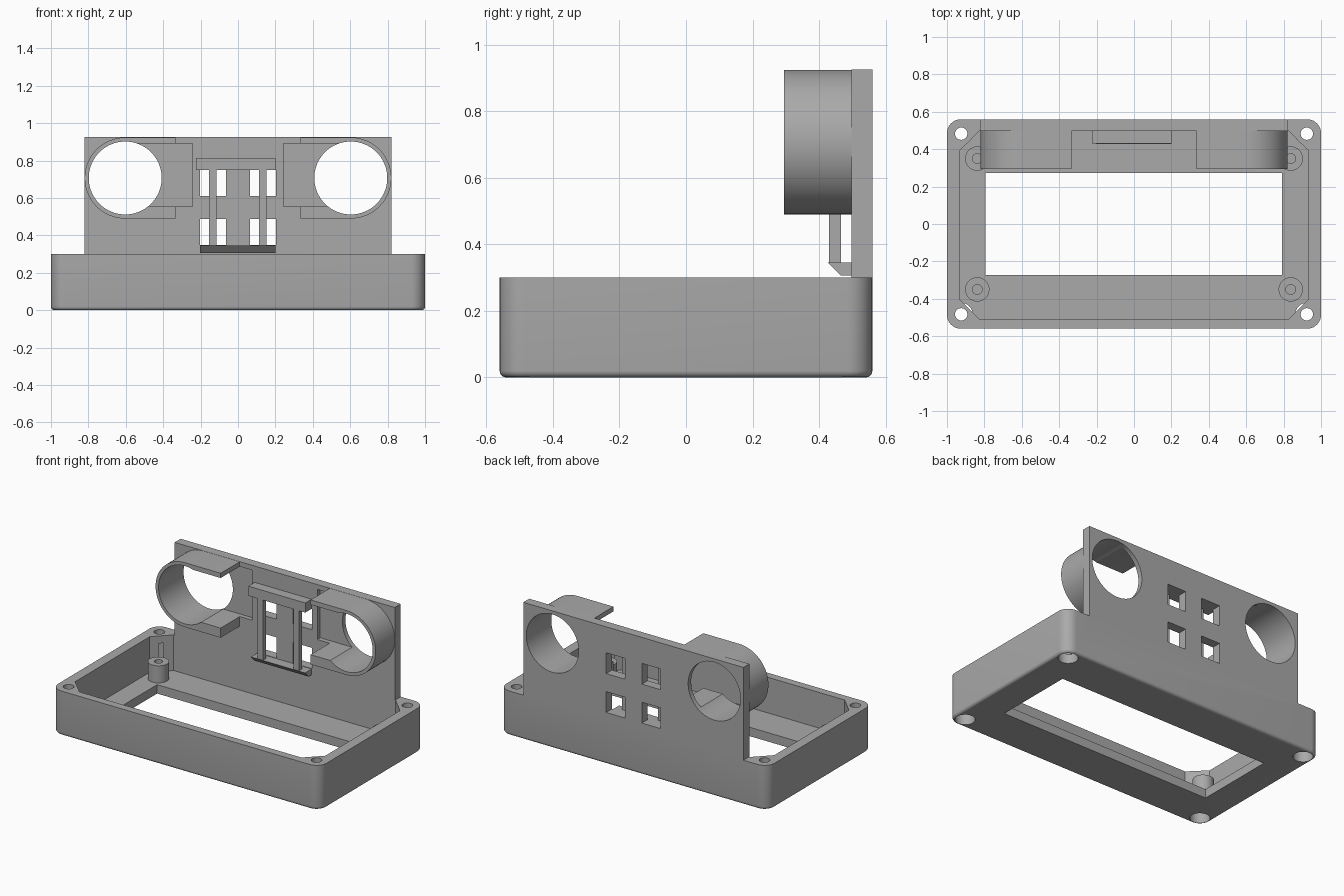
import bpy, bmesh
from math import sin, cos, pi, radians

cube = bpy.data.objects.get("Cube")
if cube:
    bpy.data.objects.remove(cube, do_unlink=True)

grey = bpy.data.materials.new("plain grey")
grey.use_nodes = True
grey.diffuse_color = (0.4, 0.4, 0.4, 1)
grey.node_tree.nodes["Principled BSDF"].inputs["Base Color"].default_value = (0.4, 0.4, 0.4, 1)

# Main sizes
WALL_TOP, FLOOR, PLATE_FRONT, BACK = 0.30, 0.06, 0.497, 0.56
EYE_X, EYE_Z, EYE_R = 0.603, 0.707, 0.195


def finish(name, bm):
    bmesh.ops.recalc_face_normals(bm, faces=bm.faces[:])
    mesh = bpy.data.meshes.new(name)
    bm.to_mesh(mesh)
    bm.free()
    mesh.materials.append(grey)
    obj = bpy.data.objects.new(name, mesh)
    bpy.context.collection.objects.link(obj)
    return obj


def prism(name, points, lo, hi, axis):
    """Extrude a 2D outline along one axis."""
    place = {"x": lambda a, b, t: (t, a, b),
             "y": lambda a, b, t: (a, t, b),
             "z": lambda a, b, t: (a, b, t)}[axis]
    bm = bmesh.new()
    face = bm.faces.new([bm.verts.new(place(a, b, lo)) for a, b in points])
    side = bmesh.ops.extrude_face_region(bm, geom=[face])
    for v in side["geom"]:
        if isinstance(v, bmesh.types.BMVert):
            v.co["xyz".index(axis)] = hi
    return finish(name, bm)


def box(name, x, y, z):
    return prism(name, [(x[0], y[0]), (x[1], y[0]), (x[1], y[1]), (x[0], y[1])], *z, "z")


def arc(cx, cy, r, start, end, steps):
    return [(cx + r * cos(start + (end - start) * i / steps),
             cy + r * sin(start + (end - start) * i / steps)) for i in range(steps + 1)]


def cylinder(name, cx, cy, r, lo, hi, axis, sides=32):
    return prism(name, arc(cx, cy, r, 0, 2 * pi, sides)[:-1], lo, hi, axis)


def combine(obj, others, operation="DIFFERENCE"):
    for other in others:
        mod = obj.modifiers.new("cut", "BOOLEAN")
        mod.operation, mod.solver, mod.object = operation, "EXACT", other
        bpy.context.view_layer.objects.active = obj
        bpy.ops.object.modifier_apply(modifier=mod.name)
        bpy.data.objects.remove(other, do_unlink=True)


def rounded_body():
    bm = bmesh.new()
    bmesh.ops.create_cube(bm, size=1)
    for v in bm.verts:
        v.co = (v.co.x * 2, v.co.y * 2 * BACK, (v.co.z + 0.5) * WALL_TOP)
    upright = [e for e in bm.edges if abs(e.verts[0].co.z - e.verts[1].co.z) > 0.1]
    bmesh.ops.bevel(bm, geom=upright, offset=0.075, segments=10, profile=0.5, affect="EDGES")
    rim = [e for e in bm.edges if all(v.co.z < 0.001 for v in e.verts)]
    bmesh.ops.bevel(bm, geom=rim, offset=0.02, segments=5, profile=0.5, affect="EDGES")
    return finish("enclosure", bm)


# Enclosure with chamfered cavity, display window and screw holes
enclosure = rounded_body()
cx, cyf, cyb, c = 0.932, -0.507, PLATE_FRONT, 0.105
cavity = [(-cx + c, cyf), (cx - c, cyf), (cx, cyf + c), (cx, cyb - c),
          (cx - c, cyb), (-cx + c, cyb), (-cx, cyb - c), (-cx, cyf + c)]
combine(enclosure, [prism("cavity_cutter", cavity, FLOOR, 0.5, "z"),
                    box("window_cutter", (-0.793, 0.79), (-0.274, 0.272), (-0.1, 0.2))])
for sx in (-1, 1):
    for sy in (-1, 1):
        hx, hy = sx * 0.924, sy * 0.483
        combine(enclosure, [cylinder("screw_cutter", hx, hy, 0.033, -0.1, 0.5, "z"),
                            cylinder("head_cutter", hx, hy, 0.061, -0.1, 0.25, "z")])

# Upright plate rising from the back wall
combine(enclosure, [box("plate", (-0.82, 0.82), (PLATE_FRONT, BACK), (WALL_TOP, 0.925))], "UNION")


def eye_cutters(s):
    pocket = sorted((s * EYE_X, s * 0.243))
    return [cylinder("eye_cutter", s * EYE_X, EYE_Z, EYE_R, 0.1, 0.8, "y", 64),
            box("pocket_cutter", pocket, (0.1, 0.528), (0.555, 0.892))]


# Sensor collars: half round outside, straight arms inside
collars = []
for s, side in ((-1, "right"), (1, "left")):
    combine(enclosure, eye_cutters(s))
    r = 0.217
    outline = [(s * (EYE_X - a), b) for a, b in arc(0, EYE_Z, r, pi / 2, 3 * pi / 2, 32)]
    outline = [(s * (2 * EYE_X) - a, b) if s * a < EYE_X else (a, b) for a, b in outline]
    outline += [(s * 0.335, EYE_Z - r), (s * 0.335, EYE_Z + r)]
    collar = prism(side + "_sensor_collar", outline, 0.294, PLATE_FRONT, "y")
    combine(collar, eye_cutters(s))
    collars.append(collar)

# Four square cable openings in the plate
for x in (-0.133, 0.133):
    for z in (0.418, 0.68):
        combine(enclosure, [box("slot_cutter", (x - 0.07, x + 0.07), (0.4, 0.7),
                                (z - 0.07, z + 0.07))])

# Board clip: top bar, two uprights and a bevelled ledge
box("clip_top_bar", (-0.224, 0.2), (0.43, PLATE_FRONT), (0.75, 0.815))
for x, side in ((-0.136, "right"), (0.132, "left")):
    box(side + "_clip_bar", (x - 0.02, x + 0.02), (0.43, 0.465), (0.345, 0.75))
prism("clip_ledge", [(0.427, 0.345), (0.465, 0.306), (PLATE_FRONT, 0.306),
                     (PLATE_FRONT, 0.345)], -0.203, 0.2, "x")

# Standoffs on the floor
standoffs = []
for sx in (-1, 1):
    for sy in (-1, 1):
        name = ("back_" if sy > 0 else "front_") + ("left" if sx > 0 else "right") + "_standoff"
        post = cylinder(name, sx * 0.838, sy * 0.35, 0.065, FLOOR, 0.175, "z")
        combine(post, [cylinder("pilot_cutter", sx * 0.838, sy * 0.35, 0.026, 0.08, 0.3, "z")])
        standoffs.append(post)

# Smooth the round surfaces and keep the edges crisp
bpy.ops.object.select_all(action="DESELECT")
for obj in [enclosure] + collars + standoffs:
    obj.select_set(True)
bpy.context.view_layer.objects.active = enclosure
bpy.ops.object.shade_smooth_by_angle(angle=radians(30))
